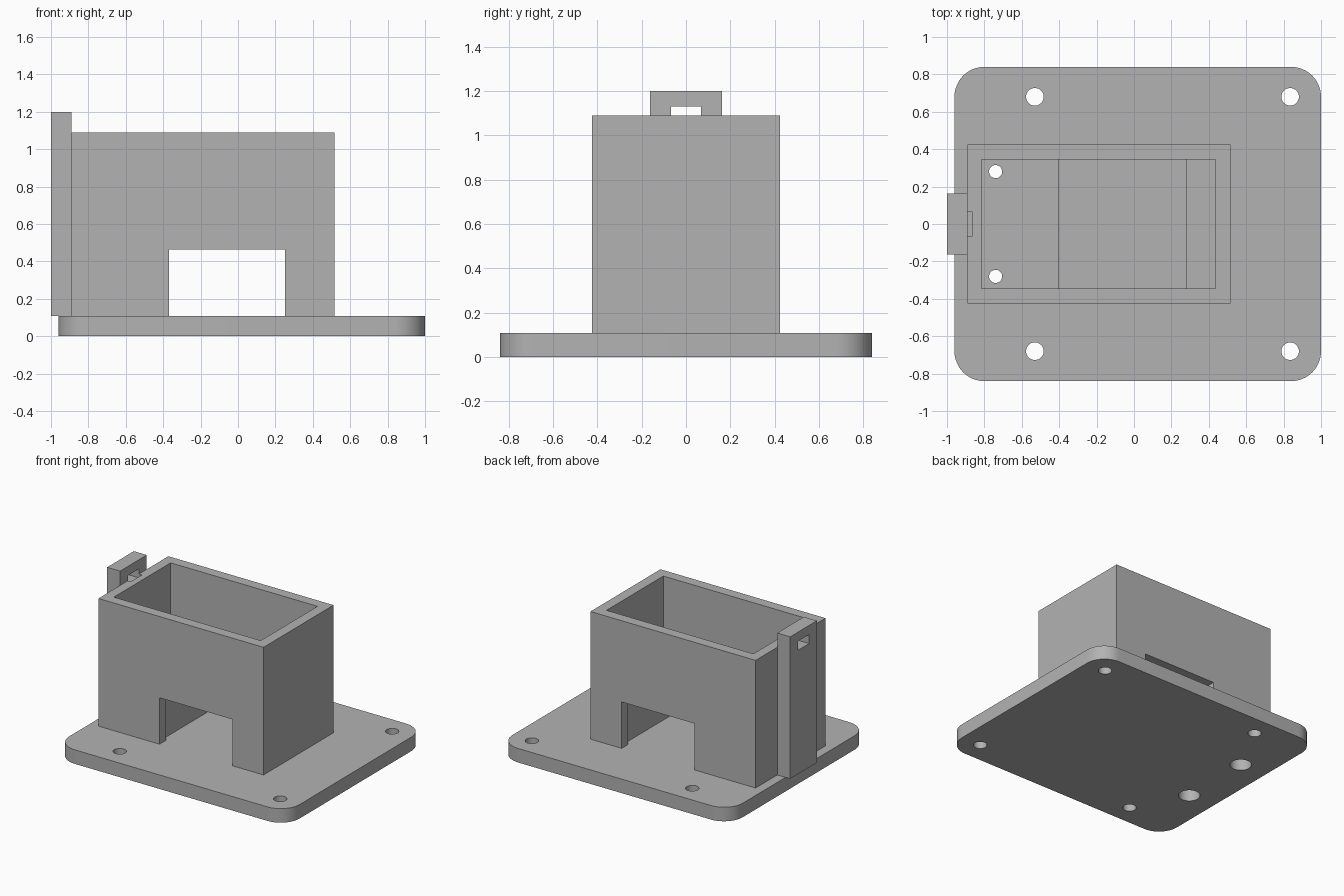
import bpy, bmesh
from math import radians
from mathutils import Matrix

cube = bpy.data.objects.get("Cube")
if cube:
    bpy.data.objects.remove(cube, do_unlink=True)

grey = bpy.data.materials.new("plain_grey")
grey.use_nodes = True
colour = (0.45, 0.45, 0.45, 1)
grey.diffuse_color = colour
grey.node_tree.nodes["Principled BSDF"].inputs["Base Color"].default_value = colour


def make(name, bm):
    mesh = bpy.data.meshes.new(name)
    bm.to_mesh(mesh)
    bm.free()
    mesh.materials.append(grey)
    obj = bpy.data.objects.new(name, mesh)
    bpy.context.collection.objects.link(obj)
    return obj


def box(name, x, y, z):
    """Box from (low, high) ranges on each axis."""
    bm = bmesh.new()
    size = [b - a for a, b in (x, y, z)]
    mid = [(a + b) / 2 for a, b in (x, y, z)]
    bmesh.ops.create_cube(bm, size=1, matrix=Matrix.Translation(mid) @ Matrix.Diagonal((*size, 1)))
    return make(name, bm)


def rod(x, y, radius, z):
    """Upright cylinder used as a drill."""
    bm = bmesh.new()
    bmesh.ops.create_cone(bm, cap_ends=True, segments=40, radius1=radius, radius2=radius,
                          depth=z[1] - z[0], matrix=Matrix.Translation((x, y, sum(z) / 2)))
    return make("drill", bm)


def select(obj):
    bpy.ops.object.select_all(action='DESELECT')
    obj.select_set(True)
    bpy.context.view_layer.objects.active = obj


def cut(obj, cutters):
    for cutter in cutters:
        cutter.hide_render = True
        select(obj)
        mod = obj.modifiers.new("cut", 'BOOLEAN')
        mod.operation = 'DIFFERENCE'
        mod.solver = 'EXACT'
        mod.object = cutter
        bpy.ops.object.modifier_apply(modifier=mod.name)
        bpy.data.objects.remove(cutter, do_unlink=True)


def smooth(obj):
    select(obj)
    bpy.ops.object.shade_smooth_by_angle(angle=radians(30))


PLATE = 0.108   # top of the base plate
LEDGE = 0.465   # top of the inner ledges and of the windows
RIM = 1.09      # top of the housing
SIDES = (-1, 1)

# Base plate with rounded corners
base = box("base_plate", (-0.96, 1.0), (-0.84, 0.84), (0, PLATE))
bm = bmesh.new()
bm.from_mesh(base.data)
uprights = [e for e in bm.edges if abs(e.verts[0].co.z - e.verts[1].co.z) > 0.05]
bmesh.ops.bevel(bm, geom=uprights, offset=0.16, segments=12, profile=0.5, affect='EDGES')
bm.to_mesh(base.data)
bm.free()

# Corner mounting holes and wide screw access bores
through = (-0.1, 0.3)
cut(base, [rod(x, s * 0.68, 0.047, through) for x in (-0.53, 0.835) for s in SIDES]
    + [rod(-0.74, s * 0.28, 0.075, through) for s in SIDES])
smooth(base)

# Open housing: upper cavity, central pit between two ledges, window front and back
housing = box("housing", (-0.89, 0.515), (-0.425, 0.425), (PLATE, RIM))
inner_y = (-0.345, 0.345)
cut(housing, [
    box("cavity", (-0.815, 0.435), inner_y, (LEDGE, 1.5)),
    box("pit", (-0.4, 0.28), inner_y, (-0.1, 0.7)),
    box("window", (-0.37, 0.25), (-0.7, 0.7), (-0.1, LEDGE)),
    box("latch_notch", (-1.1, -0.865), (-0.068, 0.068), (1.06, 1.3)),
])
# Screw holes in the wide ledge, with head bores from below
for s in SIDES:
    cut(housing, [rod(-0.74, s * 0.28, 0.075, (-0.1, 0.36)),
                  rod(-0.74, s * 0.28, 0.035, (0.2, 0.7))])
smooth(housing)

# Upright latch post with a slot near its top
post = box("latch_post", (-1.0, -0.89), (-0.162, 0.162), (PLATE, 1.2))
cut(post, [box("slot", (-1.2, -0.8), (-0.068, 0.068), (1.06, 1.13))])
